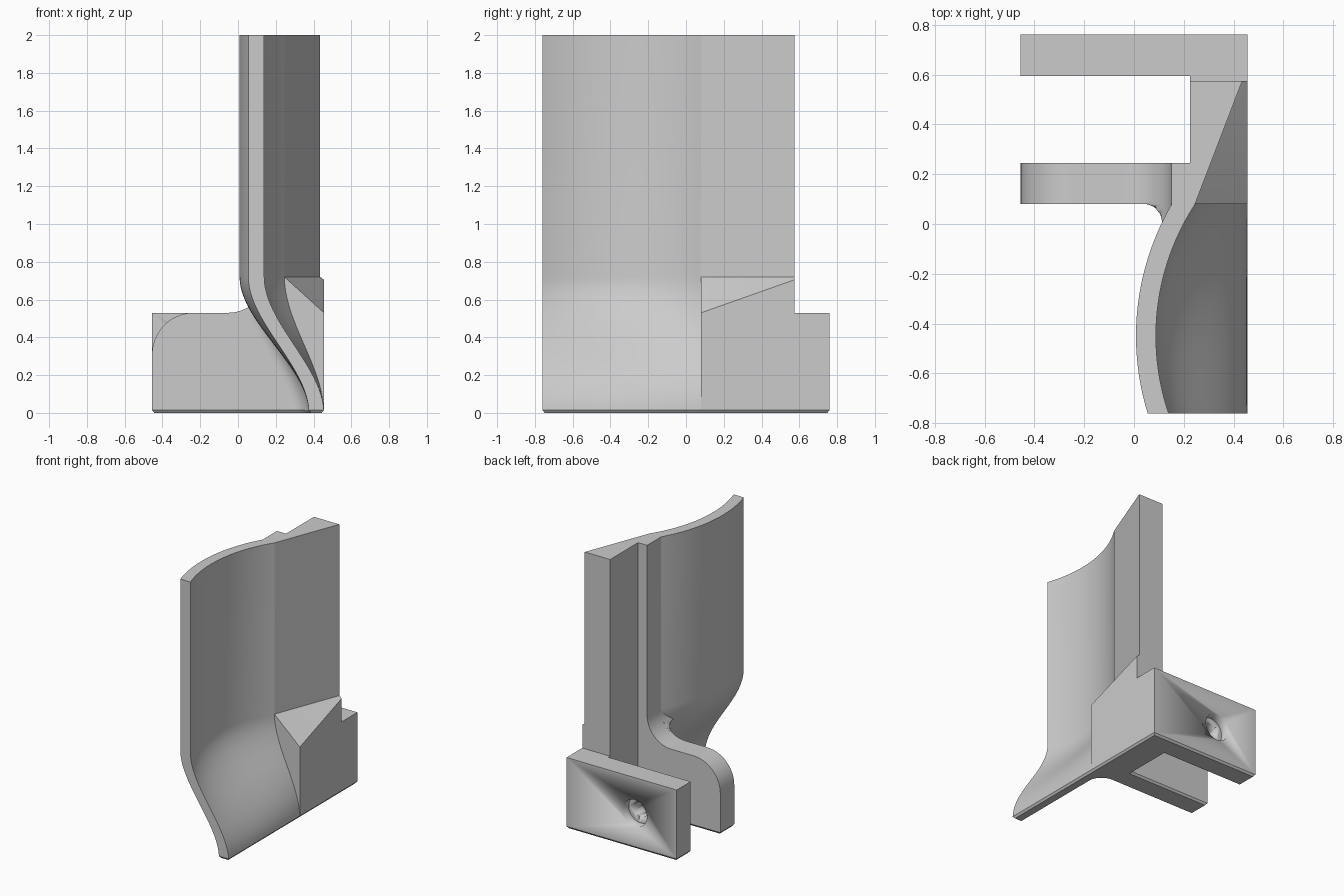
import bpy, bmesh, math
from mathutils import Vector

cube = bpy.data.objects.get("Cube")
if cube:
    bpy.data.objects.remove(cube, do_unlink=True)

grey = bpy.data.materials.new("light_grey")
grey.use_nodes = True
colour = (0.6, 0.6, 0.6, 1)
grey.diffuse_color = colour
grey.node_tree.nodes["Principled BSDF"].inputs["Base Color"].default_value = colour

LEFT, RIGHT = -0.455, 0.455
ARM_TOP, BEND_TOP, TOP = 0.53, 0.72, 2.0
LIP = 0.015                       # height of the bottom chamfer
FRONT, MID, BACK = -0.76, 0.08, 0.76


def finish(name, bm):
    bmesh.ops.recalc_face_normals(bm, faces=bm.faces)
    mesh = bpy.data.meshes.new(name)
    bm.to_mesh(mesh)
    bm.free()
    mesh.materials.append(grey)
    obj = bpy.data.objects.new(name, mesh)
    bpy.context.collection.objects.link(obj)
    bpy.ops.object.select_all(action="DESELECT")
    obj.select_set(True)
    bpy.context.view_layer.objects.active = obj
    bpy.ops.object.shade_smooth_by_angle(angle=math.radians(25))
    return obj


def loft(name, rings):
    """Skin a stack of equal rings and cap both ends."""
    bm = bmesh.new()
    rows = [[bm.verts.new(p) for p in ring] for ring in rings]
    for a, b in zip(rows, rows[1:]):
        for i in range(len(a)):
            j = (i + 1) % len(a)
            bm.faces.new((a[i], a[j], b[j], b[i]))
    bm.faces.new(rows[0])
    bm.faces.new(rows[-1])
    return finish(name, bm)


def prism(name, outline, z0, z1):
    return loft(name, [[(x, y, z) for x, y in outline] for z in (z0, z1)])


def box(name, x0, x1, y0, y1, z0, z1):
    return prism(name, [(x0, y0), (x1, y0), (x1, y1), (x0, y1)], z0, z1)


def arc(cx, cy, r, start, end, n=14):
    angles = [math.radians(start + (end - start) * i / n) for i in range(n + 1)]
    return [(cx + r * math.cos(a), cy + r * math.sin(a)) for a in angles]


def inset(outline, d):
    """Offset a counter-clockwise outline inwards with mitred corners."""
    pts = [Vector(p) for p in outline]
    result = []
    for i, p in enumerate(pts):
        e0 = (p - pts[i - 1]).normalized()
        e1 = (pts[(i + 1) % len(pts)] - p).normalized()
        n0, n1 = Vector((-e0.y, e0.x)), Vector((-e1.y, e1.x))
        result.append(p + (n0 + n1) * d / (1 + n0.dot(n1)))
    return result


# Curved wall: concentric arcs that sweep sideways near the base
def wall_x(y, z, inner):
    r = 1.05 if inner else 0.97
    upper = 1.058 - math.sqrt(r * r - (y + 0.45) ** 2)
    t = max(0, 1 - z / BEND_TOP)
    s = t * t * (3 - 2 * t)
    return upper + ((0.375 if inner else RIGHT) - upper) * s


ys = [FRONT + (MID - FRONT) * i / 28 for i in range(29)]
levels = [LIP + (BEND_TOP - LIP) * i / 24 for i in range(25)]
loft("curved_wall", [[(wall_x(y, z, False), y, z) for y in ys] +
                     [(wall_x(y, z, True), y, z) for y in reversed(ys)]
                     for z in levels + [TOP]])

# Straight wedge-shaped column behind the curved wall
prism("wedge_column", [(0.15, MID), (0.245, MID), (0.435, 0.575), (0.225, 0.575),
                       (0.225, 0.245), (0.15, 0.245)], LIP, TOP)

# Side block with a sloping triangular top
bm = bmesh.new()
top = [(0.225, MID, BEND_TOP), (0.245, MID, BEND_TOP), (RIGHT, MID, ARM_TOP),
       (RIGHT, 0.575, 0.705), (0.435, 0.575, BEND_TOP), (0.225, 0.575, BEND_TOP)]
for x, y, z in top:
    bm.verts.new((x, y, z))
    bm.verts.new((x, y, LIP))
hull = bmesh.ops.convex_hull(bm, input=bm.verts)
loose = {v for v in hull["geom_interior"] + hull["geom_unused"]
         if isinstance(v, bmesh.types.BMVert)}
bmesh.ops.delete(bm, geom=list(loose), context="VERTS")
finish("side_block", bm)
box("block_link", 0.225, RIGHT, 0.57, 0.6, LIP, ARM_TOP)

# Middle arm: rounded free end and a fillet up to the column
side = [(LEFT, LIP), (0.2, LIP), (0.2, 0.73)]
side += arc(-0.05, 0.73, 0.2, 0, -90)
side += arc(LEFT + 0.22, ARM_TOP - 0.22, 0.22, 90, 180)
loft("middle_arm", [[(x, y, z) for x, z in side] for y in (MID, 0.245)])

# Fillet between the middle arm and the curved wall
R = 0.1


def fillet_ring(z):
    wall = wall_x(MID - R, z, True)
    limit = -1.0
    if z > ARM_TOP:
        limit = -0.05 + math.sqrt(max(0, 0.04 - (0.73 - z) ** 2))
    ring = arc(wall - R, MID - R, R, 90, 0, 10)
    ring += [(wall + 0.03, MID - R), (wall + 0.06, MID + 0.01), (wall - R, MID + 0.01)]
    return [(max(x, limit), y, z) for x, y in ring]


loft("arm_fillet", [fillet_ring(LIP + (0.7 - LIP) * i / 30) for i in range(31)])

# Back arm with a counterbored screw hole
arm = box("back_arm", LEFT, RIGHT, 0.595, BACK, LIP, ARM_TOP)
for radius, y0 in ((0.055, 0.5), (0.1, BACK - 0.07)):
    circle = arc(-0.11, 0.265, radius, 0, 360, 40)[:-1]
    cutter = loft("hole_cutter", [[(x, y, z) for x, z in circle] for y in (y0, 0.9)])
    cutter.hide_render = True
    mod = arm.modifiers.new("hole", "BOOLEAN")
    mod.operation, mod.solver, mod.object = "DIFFERENCE", "EXACT", cutter
    bpy.context.view_layer.objects.active = arm
    bpy.ops.object.modifier_apply(modifier=mod.name)
    bpy.data.objects.remove(cutter, do_unlink=True)

# Chamfered footprint under all parts
foot = [(0.375, FRONT), (RIGHT, FRONT), (RIGHT, BACK), (LEFT, BACK), (LEFT, 0.595),
        (0.225, 0.595), (0.225, 0.245), (LEFT, 0.245), (LEFT, MID)]
foot += arc(0.375 - R, MID - R, R, 90, 0, 10)
loft("chamfered_base", [[(x, y, 0) for x, y in inset(foot, 0.012)],
                        [(x, y, LIP) for x, y in foot]])
